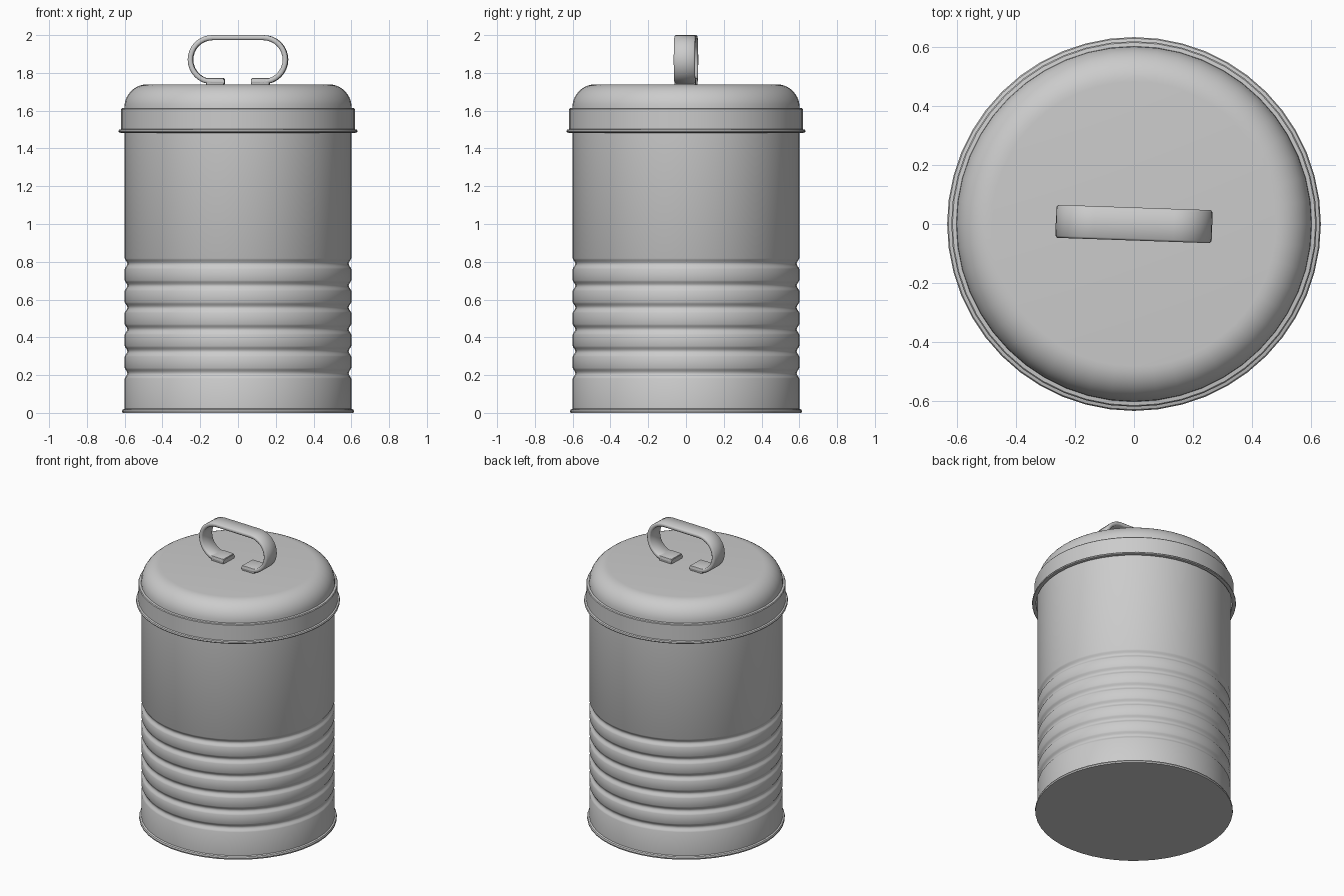
import bpy, bmesh, math

if "Cube" in bpy.data.objects:
    bpy.data.objects.remove(bpy.data.objects["Cube"])

SEGMENTS = 48


def finish(bm, name, angle=35):
    bmesh.ops.recalc_face_normals(bm, faces=bm.faces[:])
    mesh = bpy.data.meshes.new(name)
    bm.to_mesh(mesh)
    bm.free()
    obj = bpy.data.objects.new(name, mesh)
    bpy.context.collection.objects.link(obj)
    bpy.ops.object.select_all(action='DESELECT')
    obj.select_set(True)
    bpy.context.view_layer.objects.active = obj
    bpy.ops.object.shade_smooth_by_angle(angle=math.radians(angle))
    return obj


def lathe(name, profile):
    """Spin an (r, z) profile that starts and ends on the z axis."""
    bm = bmesh.new()
    verts = [bm.verts.new((r, 0, z)) for r, z in profile]
    edges = [bm.edges.new(pair) for pair in zip(verts, verts[1:])]
    bmesh.ops.spin(bm, geom=verts + edges, cent=(0, 0, 0), axis=(0, 0, 1),
                   angle=math.tau, steps=SEGMENTS, use_merge=True)
    bmesh.ops.remove_doubles(bm, verts=bm.verts[:], dist=1e-5)
    return finish(bm, name)


# Can body: closed floor, bottom rim, six pressed grooves, hollow inside
body = [(0, 0), (0.612, 0), (0.614, 0.009), (0.610, 0.018), (0.600, 0.022)]
for i in range(6):
    z = 0.21 + 0.116 * i
    for k in range(9):
        t = k / 8
        depth = 0.014 * math.sin(math.pi * t) ** 1.5
        body.append((0.600 - depth, z + 0.056 * (t - 0.5)))
body += [(0.600, 1.58), (0.585, 1.58), (0.585, 0.03), (0, 0.03)]
lathe("can_body", body)

# Lid: rolled lip, skirt, shoulder step and rounded dome with a flat top
lid = [(0, 1.715), (0.47, 1.715), (0.56, 1.67), (0.582, 1.605), (0.608, 1.60),
       (0.608, 1.487), (0.622, 1.483), (0.631, 1.486), (0.633, 1.492),
       (0.629, 1.499), (0.619, 1.502), (0.619, 1.608), (0.615, 1.613),
       (0.602, 1.615)]
for k in range(1, 11):
    a = math.pi / 2 * k / 10
    lid.append((0.482 + 0.120 * math.cos(a), 1.615 + 0.124 * math.sin(a)))
lid.append((0, 1.739))
lathe("lid", lid)

# Handle: flat strap bent into an open loop, standing on two feet
HALF_WIDTH, HALF_THICK, RADIUS = 0.056, 0.0135, 0.1165
path = [(0.07, 1.7535, 0, -1)]  # x, z, outward normal x, z
for k in range(17):
    a = -math.pi / 2 + math.pi * k / 16
    nx, nz = math.cos(a), math.sin(a)
    path.append((0.135 + RADIUS * nx, 1.87 + RADIUS * nz, nx, nz))
path += [(-x, z, -nx, nz) for x, z, nx, nz in reversed(path)]

bm = bmesh.new()
c = 0.007  # rounded strap edges
section = [(-HALF_WIDTH, -HALF_THICK + c), (-HALF_WIDTH + c, -HALF_THICK),
           (HALF_WIDTH - c, -HALF_THICK), (HALF_WIDTH, -HALF_THICK + c),
           (HALF_WIDTH, HALF_THICK - c), (HALF_WIDTH - c, HALF_THICK),
           (-HALF_WIDTH + c, HALF_THICK), (-HALF_WIDTH, HALF_THICK - c)]
rings = [[bm.verts.new((x + nx * h, y, z + nz * h)) for y, h in section]
         for x, z, nx, nz in path]
for a, b in zip(rings, rings[1:]):
    for i in range(8):
        j = (i + 1) % 8
        bm.faces.new((a[i], a[j], b[j], b[i]))
bm.faces.new(rings[0])
bm.faces.new(rings[-1])
handle = finish(bm, "handle", 50)
handle.rotation_euler.z = math.radians(-2)

# Foot pads joining the strap to the lid
for side, name in ((-1, "left_foot"), (1, "right_foot")):
    bm = bmesh.new()
    bmesh.ops.create_cube(bm, size=1)
    bmesh.ops.scale(bm, vec=(0.095, 0.112, 0.036), verts=bm.verts[:])
    bmesh.ops.translate(bm, vec=(side * 0.12, 0, 1.754), verts=bm.verts[:])
    bmesh.ops.bevel(bm, geom=bm.edges[:], offset=0.005, segments=2,
                    profile=0.5, affect='EDGES')
    finish(bm, name).rotation_euler.z = math.radians(-2)
